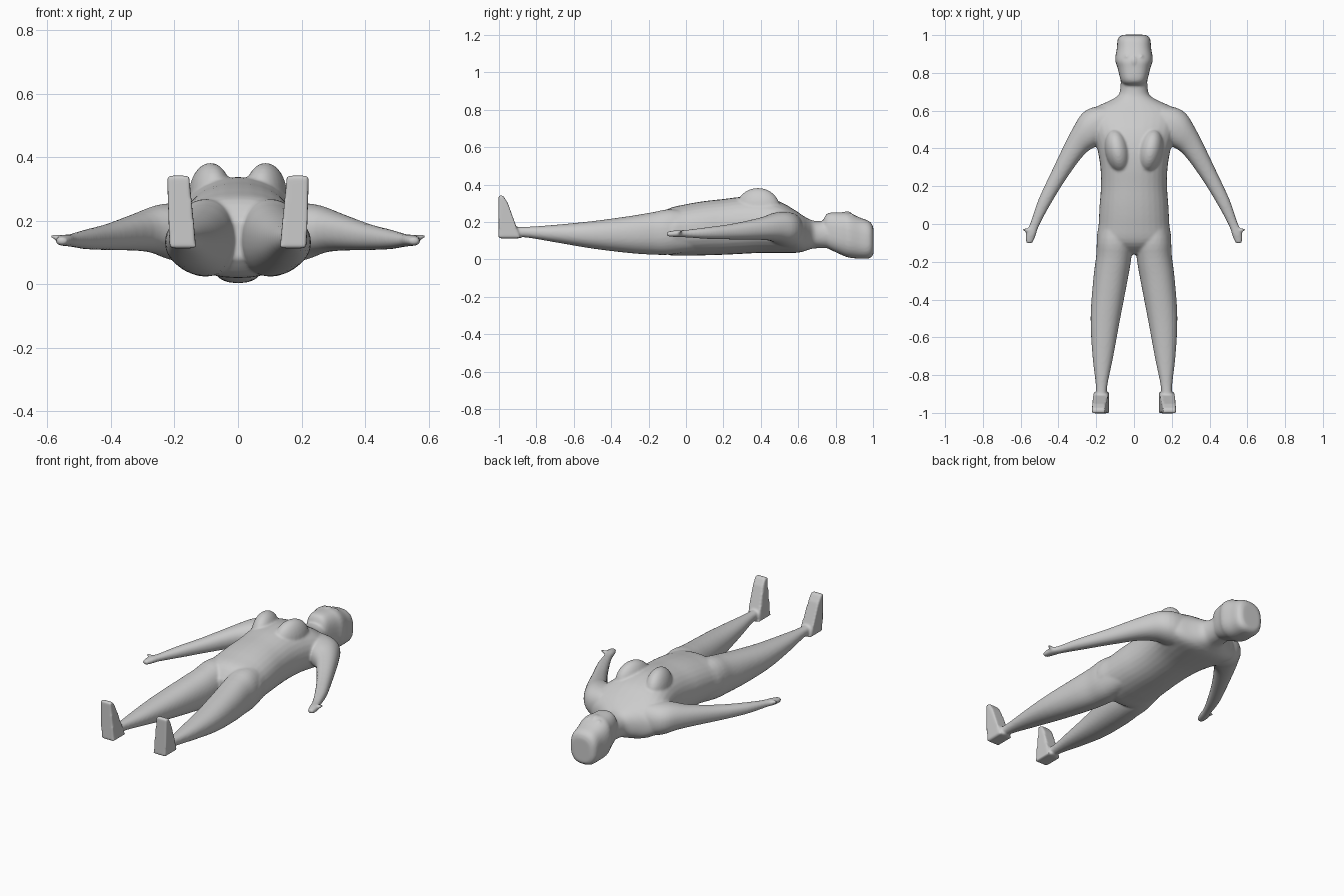
import bpy, bmesh
from math import cos, sin, pi
from mathutils import Vector, Matrix

if "Cube" in bpy.data.objects:
    bpy.data.objects.remove(bpy.data.objects["Cube"])

bm = bmesh.new()


def spow(v, e):
    return abs(v) ** e * (1 if v >= 0 else -1)


def catmull(a, b, c, d, t):
    return 0.5 * (2 * b + (c - a) * t + (2 * a - 5 * b + 4 * c - d) * t * t
                  + (3 * b - a - 3 * c + d) * t ** 3)


def loft(rows, power=2.2, sides=32, steps=4, sx=1):
    """Closed tube through rows of (x, y, half width, z low, z high)."""
    fine = []
    for i in range(len(rows) - 1):
        q = [rows[max(0, min(len(rows) - 1, i + k))] for k in (-1, 0, 1, 2)]
        for s in range(steps):
            fine.append([catmull(*[r[j] for r in q], s / steps) for j in range(5)])
    fine.append(list(rows[-1]))
    rings = []
    for i, (x, y, w, lo, hi) in enumerate(fine):
        a, b = fine[max(0, i - 1)], fine[min(len(fine) - 1, i + 1)]
        t = Vector((b[0] - a[0], b[1] - a[1])).normalized()
        ring = []
        for k in range(sides):
            ang = 2 * pi * k / sides
            u = w * spow(cos(ang), 2 / power)
            z = (lo + hi) / 2 + (hi - lo) / 2 * spow(sin(ang), 2 / power)
            ring.append(bm.verts.new((sx * (x - t.y * u), y + t.x * u, z)))
        rings.append(ring)
    faces = [bm.faces.new(rings[0]), bm.faces.new(rings[-1][::-1])]
    for r, s in zip(rings, rings[1:]):
        for k in range(sides):
            m = (k + 1) % sides
            faces.append(bm.faces.new((r[k], s[k], s[m], r[m])))
    bmesh.ops.recalc_face_normals(bm, faces=faces)


def ball(loc, size, rot=0):
    m = (Matrix.Translation(loc) @ Matrix.Rotation(rot, 4, 'Z')
         @ Matrix.Diagonal((*size, 1)))
    bmesh.ops.create_uvsphere(bm, u_segments=24, v_segments=16, radius=1, matrix=m)


# torso and neck
loft([(0, -.16, .08, .08, .20), (0, -.10, .19, .026, .268), (0, 0, .187, .02, .295),
      (0, .1, .182, .022, .312), (0, .2, .175, .025, .323), (0, .3, .178, .03, .335),
      (0, .4, .195, .035, .335), (0, .5, .225, .035, .31), (0, .58, .235, .035, .265),
      (0, .62, .20, .04, .238), (0, .65, .135, .05, .22), (0, .68, .085, .058, .208),
      (0, .72, .072, .06, .205), (0, .78, .07, .06, .21)])

# head
loft([(0, .735, .052, .075, .215), (0, .76, .07, .058, .248), (0, .83, .088, .025, .252),
      (0, .87, .10, .01, .25), (0, .93, .091, .004, .224), (0, .975, .087, .005, .207),
      (0, .995, .074, .016, .188), (0, 1.002, .055, .03, .165)], power=2.6)
ball((0, .862, .246), (.014, .024, .013))

for s in (1, -1):
    # eyes
    ball((s * .038, .886, .237), (.012, .01, .009))

    # breasts
    ball((s * .087, .385, .272), (.066, .12, .11), -s * .2)

    # arms and hands
    loft([(.13, .555, .08, .06, .25), (.20, .52, .098, .075, .255),
          (.25, .475, .083, .095, .248), (.31, .405, .06, .105, .225),
          (.40, .255, .043, .107, .192), (.475, .115, .034, .11, .172),
          (.525, 0, .024, .118, .158), (.545, -.05, .027, .12, .156),
          (.554, -.09, .02, .122, .15), (.556, -.103, .012, .128, .146)], sx=s)

    # thumbs
    loft([(.54, -.04, .012, .128, .152), (.565, -.033, .011, .134, .156),
          (.588, -.028, .007, .144, .16)], sides=12, sx=s)

    # legs
    loft([(.09, .08, .07, .05, .25), (.10, -.08, .094, .026, .268),
          (.108, -.18, .093, .026, .252), (.126, -.3, .09, .034, .232),
          (.152, -.5, .078, .058, .205), (.165, -.7, .055, .092, .185),
          (.172, -.86, .03, .118, .174), (.175, -.95, .03, .118, .176)], sx=s)

    # feet
    layers = [(.113, .132, .215, -.885), (.19, .139, .218, -.92),
              (.30, .150, .221, -.952), (.342, .154, .223, -.978)]
    pts = [bm.verts.new((s * x, y, z)) for z, a, b, front in layers
           for x in (a, b) for y in (-1.002, front)]
    hull = bmesh.ops.convex_hull(bm, input=pts)
    bmesh.ops.delete(bm, geom=list({g for g in hull['geom_interior']
                                    if isinstance(g, bmesh.types.BMVert)}),
                     context='VERTS')

bmesh.ops.recalc_face_normals(bm, faces=bm.faces)
mesh = bpy.data.meshes.new("body")
bm.to_mesh(mesh)
bm.free()
body = bpy.data.objects.new("body", mesh)
bpy.context.collection.objects.link(body)

# fuse the parts into one smooth skin
fuse = body.modifiers.new("fuse", 'REMESH')
fuse.mode = 'VOXEL'
fuse.voxel_size = .007
fuse.use_smooth_shade = True
soften = body.modifiers.new("soften", 'SMOOTH')
soften.factor = .5
soften.iterations = 6
